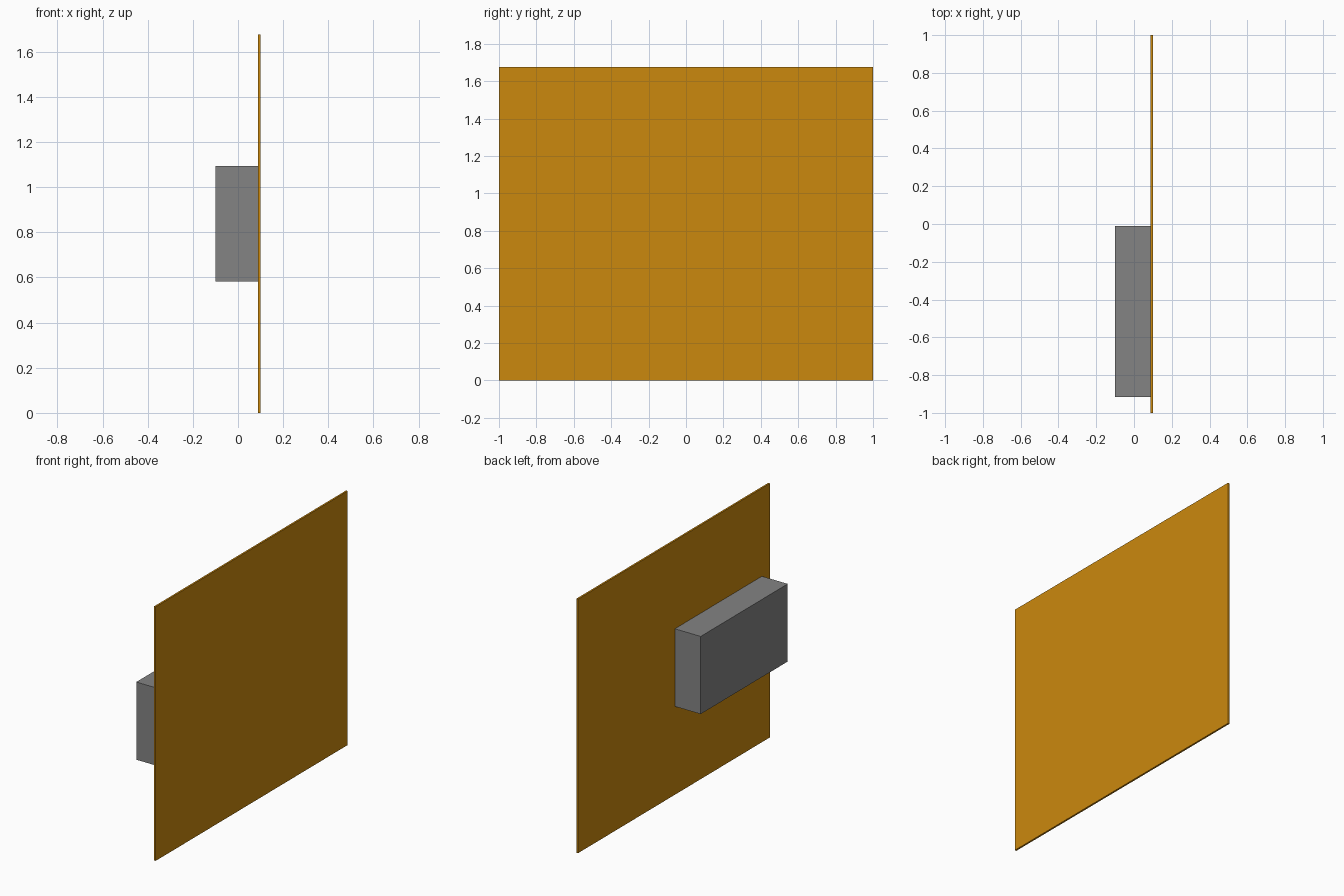
import bpy

if "Cube" in bpy.data.objects:
    bpy.data.objects.remove(bpy.data.objects["Cube"])


def box(name, lo, hi, colour):
    """Axis-aligned coloured box between two corners."""
    centre = [(a + b) / 2 for a, b in zip(lo, hi)]
    size = [b - a for a, b in zip(lo, hi)]
    bpy.ops.mesh.primitive_cube_add(size=1, location=centre)
    ob = bpy.context.object
    ob.name = name
    ob.scale = size
    bpy.ops.object.transform_apply(location=False, rotation=False, scale=True)
    mat = bpy.data.materials.new(name + "_colour")
    mat.diffuse_color = (*colour, 1.0)
    mat.use_nodes = True
    mat.node_tree.nodes["Principled BSDF"].inputs["Base Color"].default_value = mat.diffuse_color
    ob.data.materials.append(mat)
    return ob


# Thin upright panel
box("wall_panel", (0.088, -1.0, 0.0), (0.10, 1.0, 1.675), (0.60, 0.248, 0.004))

# Dark grey box mounted on the left face of the panel
box("mounted_box", (-0.10, -0.917, 0.582), (0.088, -0.01, 1.094), (0.23, 0.23, 0.23))
